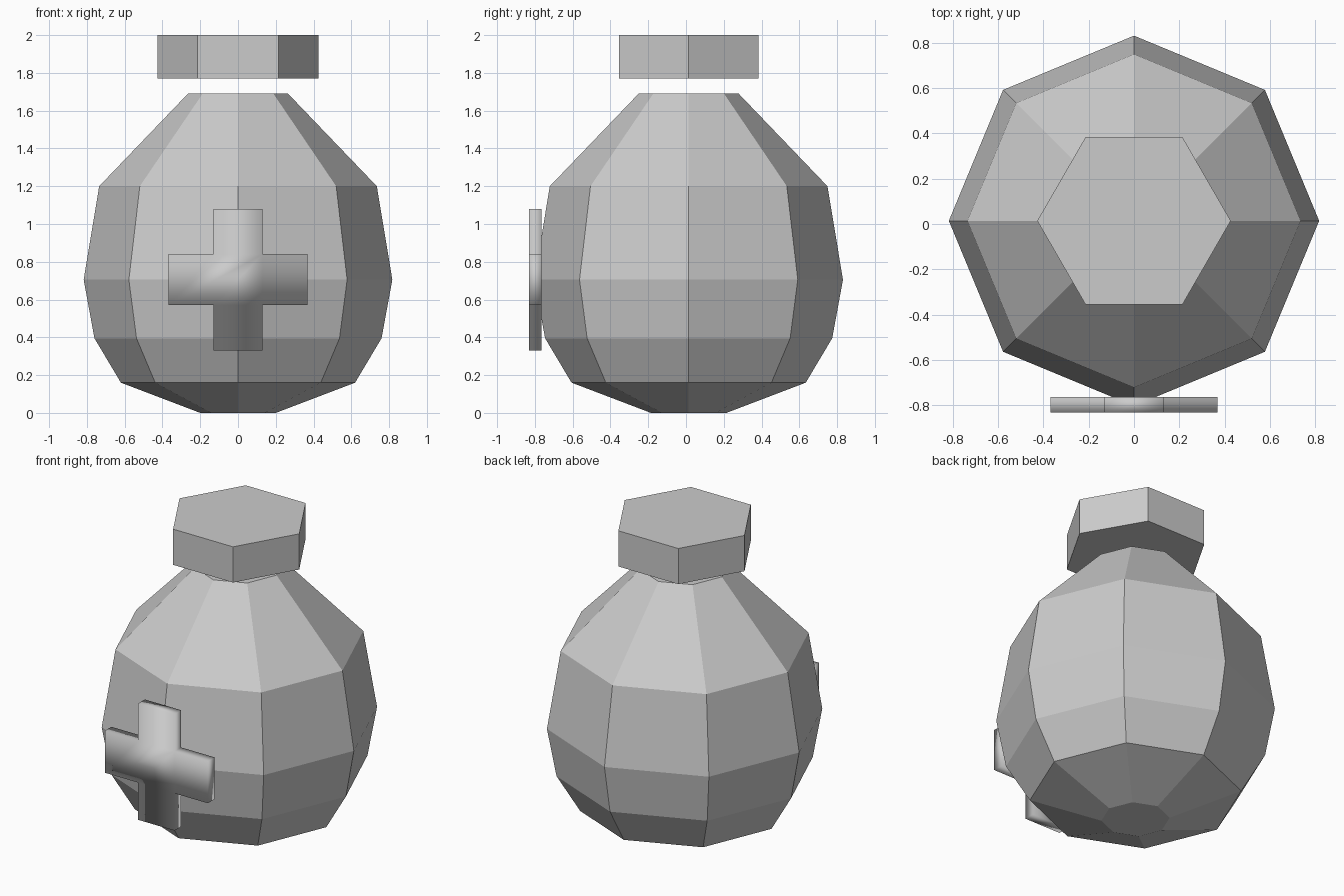
import bpy, bmesh, math

if "Cube" in bpy.data.objects:
    bpy.data.objects.remove(bpy.data.objects["Cube"])

CY = 0.014  # centre line of the bottle


def make_object(name, bm, smooth=False):
    bmesh.ops.recalc_face_normals(bm, faces=bm.faces)
    mesh = bpy.data.meshes.new(name)
    bm.to_mesh(mesh)
    bm.free()
    for p in mesh.polygons:
        p.use_smooth = smooth
    obj = bpy.data.objects.new(name, mesh)
    bpy.context.collection.objects.link(obj)
    return obj


def lathe(name, profile, sides):
    """Closed faceted solid from (radius, height) rings."""
    bm = bmesh.new()
    rings = []
    for r, z in profile:
        rings.append([bm.verts.new((r * math.cos(math.tau * i / sides),
                                    r * math.sin(math.tau * i / sides) + CY, z))
                      for i in range(sides)])
    for low, high in zip(rings, rings[1:]):
        for i in range(sides):
            j = (i + 1) % sides
            bm.faces.new((low[i], low[j], high[j], high[i]))
    bm.faces.new(rings[0])
    bm.faces.new(rings[-1])
    return make_object(name, bm)


# Eight-sided flask body
lathe("flask_body", [(0.20, 0), (0.62, 0.16), (0.76, 0.395), (0.817, 0.705),
                     (0.735, 1.20), (0.265, 1.69)], 8)

# Six-sided stopper floating just above the mouth
lathe("stopper", [(0.427, 1.77), (0.427, 2.0)], 6)

# Raised cross on the front, outlined one quarter at a time
A, L, H, ZC = 0.13, 0.368, 0.375, 0.705
outline = [(A, 0.135), (A, H), (-A, H), (-A, 0.135), (-L, 0.135), (-L, -0.135),
           (-A, -0.135), (-A, -H), (A, -H), (A, -0.135), (L, -0.135), (L, 0.135)]
bm = bmesh.new()
face = bm.faces.new([bm.verts.new((x, -0.832, ZC + z)) for x, z in outline])
side = bmesh.ops.extrude_face_region(bm, geom=[face], use_keep_orig=True)
bmesh.ops.translate(bm, vec=(0, 0.068, 0),
                    verts=[v for v in side["geom"] if isinstance(v, bmesh.types.BMVert)])
make_object("front_cross", bm, smooth=True)
